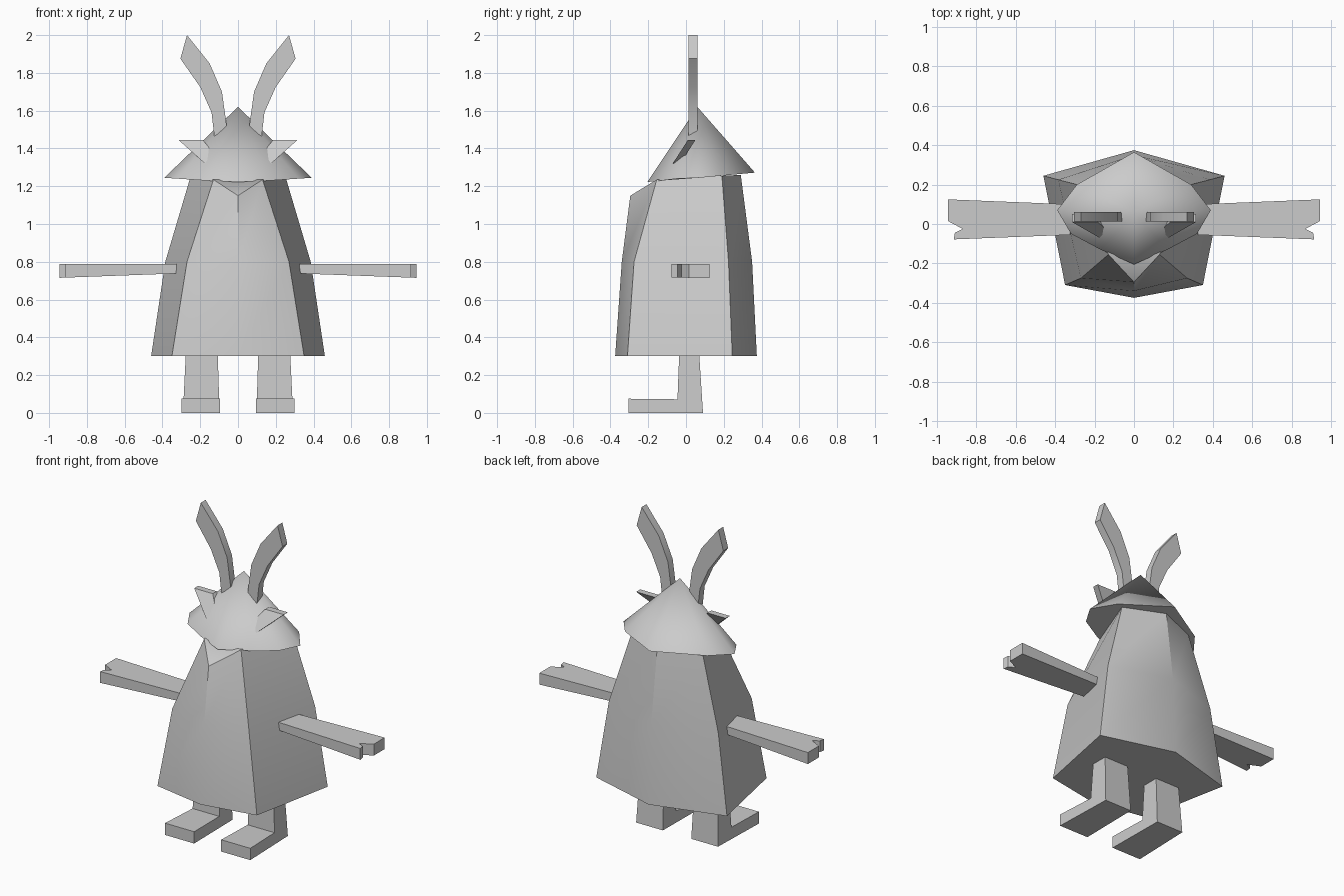
import bpy, bmesh, math

if "Cube" in bpy.data.objects:
    bpy.data.objects.remove(bpy.data.objects["Cube"])

grey = bpy.data.materials.new("plain_grey")
grey.diffuse_color = (0.6, 0.6, 0.6, 1)
grey.use_nodes = True
grey.node_tree.nodes["Principled BSDF"].inputs["Base Color"].default_value = grey.diffuse_color


def make(name, verts, faces, angle=35):
    """Build a mesh object with outward normals and smooth shading by angle."""
    bm = bmesh.new()
    vs = [bm.verts.new(v) for v in verts]
    for f in faces:
        bm.faces.new([vs[i] for i in f])
    bmesh.ops.recalc_face_normals(bm, faces=bm.faces)
    me = bpy.data.meshes.new(name)
    bm.to_mesh(me)
    bm.free()
    me.materials.append(grey)
    ob = bpy.data.objects.new(name, me)
    bpy.context.collection.objects.link(ob)
    bpy.ops.object.select_all(action='DESELECT')
    ob.select_set(True)
    bpy.context.view_layer.objects.active = ob
    bpy.ops.object.shade_smooth_by_angle(angle=math.radians(angle))
    return ob


def slab_pair(name, side_a, side_b):
    """Join two matching outlines into a solid, on the right and mirrored left."""
    n = len(side_a)
    faces = [range(n), range(2 * n - 1, n - 1, -1)]
    faces += [(i, (i + 1) % n, n + (i + 1) % n, n + i) for i in range(n)]
    for label, s in (("right", 1), ("left", -1)):
        make(f"{label}_{name}", [(s * x, y, z) for x, y, z in side_a + side_b], faces)


# Robe: six-sided rings (front middle, front corner, back corner, back middle)
rings = [
    [(0, -.375, .3), (.35, -.31, .3), (.46, .245, .3), (0, .375, .3)],
    [(0, -.34, .8), (.27, -.275, .8), (.385, .225, .8), (0, .35, .8)],
    [(0, -.295, 1.15), (.13, -.155, 1.235), (.25, .19, 1.255), (0, .29, 1.26)],
]
verts = []
for a, b, c, d in rings:
    verts += [a, b, c, d, (-c[0], c[1], c[2]), (-b[0], b[1], b[2])]
faces = [range(5, -1, -1), (12, 13, 17), (13, 14, 16, 17), (14, 15, 16)]
for r in (0, 6):
    faces += [(r + i, r + (i + 1) % 6, r + 6 + (i + 1) % 6, r + 6 + i) for i in range(6)]
make("robe", verts, faces)

# Pointed hat: smooth fan on a tilted rim
half = [(.17, -.13, 1.23), (.32, -.05, 1.24), (.39, .07, 1.245), (.29, .2, 1.257)]
rim = [(0, -.205, 1.222)] + half + [(0, .365, 1.272)]
rim += [(-x, y, z) for x, y, z in reversed(half)]
n = len(rim)
make("hat", rim + [(0, .06, 1.62)],
     [range(n)] + [(i, (i + 1) % n, n) for i in range(n)], 70)

# Tall curved ears
ear = [(.06, 1.52), (.085, 1.70), (.15, 1.85), (.27, 2.0),
       (.305, 1.875), (.20, 1.725), (.14, 1.59), (.125, 1.46)]
slab_pair("ear", [(x, .012, z) for x, z in ear], [(x, .06, z) for x, z in ear])

# Small leaning side spikes
spike = [(.315, 1.445), (.185, 1.445), (.135, 1.38), (.175, 1.32)]
lean = lambda z: -.07 + (z - 1.32) * .64
slab_pair("spike", [(x, lean(z), z) for x, z in spike],
          [(x, lean(z) + .04, z) for x, z in spike])

# Arms with a notched hand
arm = [(.325, -.055), (.915, -.078), (.91, -.045), (.87, -.025),
       (.945, .015), (.945, .125), (.325, .1)]
slab_pair("arm", [(x, y, .738 - (x - .325) * .037) for x, y in arm],
          [(x, y, .788) for x, y in arm])

# Legs with long flat feet
leg = [(-.305, 0), (.09, 0), (.068, .34), (-.035, .34), (-.045, .072), (-.305, .075)]
inner = [.095, .1, .108, .108, .1, .095]
outer = [.3, .288, .275, .275, .288, .3]
slab_pair("leg", [(x, y, z) for x, (y, z) in zip(inner, leg)],
          [(x, y, z) for x, (y, z) in zip(outer, leg)])
